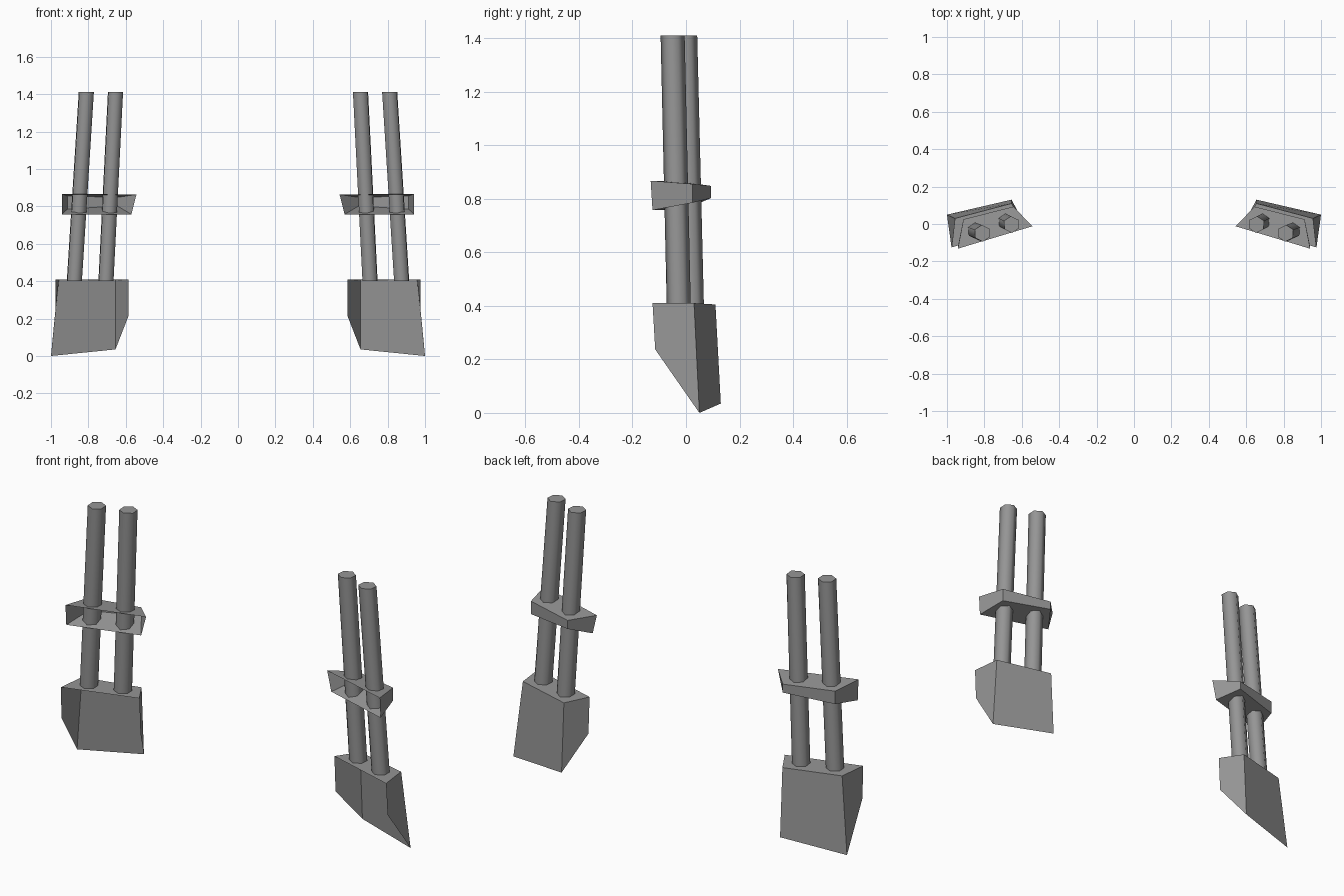
import bpy, math

if "Cube" in bpy.data.objects:
    bpy.data.objects.remove(bpy.data.objects["Cube"])

# Dark grey finish for every part
grey = bpy.data.materials.new("dark_grey")
grey.diffuse_color = (0.3, 0.3, 0.3, 1.0)
grey.use_nodes = True
grey.node_tree.nodes["Principled BSDF"].inputs["Base Color"].default_value = grey.diffuse_color


def mirrored(name, verts, faces):
    """Build the right-hand part and mirror it across x = 0."""
    mesh = bpy.data.meshes.new(name)
    mesh.from_pydata(verts, [], faces)
    mesh.update()
    mesh.materials.append(grey)
    obj = bpy.data.objects.new(name, mesh)
    bpy.context.collection.objects.link(obj)
    mod = obj.modifiers.new("Mirror", 'MIRROR')
    mod.use_axis[0] = True
    mod.use_mirror_merge = False
    return obj


def rod(name, bottom, top, radius=0.045, sides=6):
    """Leaning six-sided rod, smooth round the sides, with level end caps."""
    verts = []
    for cx, cy, cz in (bottom, top):
        for i in range(sides):
            a = math.radians(26) + math.tau * i / sides
            verts.append((cx + radius * math.cos(a), cy + radius * math.sin(a), cz))
    faces = [(i, (i + 1) % sides, sides + (i + 1) % sides, sides + i) for i in range(sides)]
    faces += [tuple(reversed(range(sides))), tuple(range(sides, 2 * sides))]
    obj = mirrored(name, verts, faces)
    obj.data.shade_smooth()
    obj.data.set_sharp_from_angle(angle=math.radians(70))
    return obj


# Corner order of each open-fronted shell:
# upper: front inner, front outer, back outer, back inner; then the same lower
TOP, BOTTOM = (0, 1, 2, 3), (7, 6, 5, 4)
SIDES = [(4, 5, 1, 0), (5, 6, 2, 1), (6, 7, 3, 2), (7, 4, 0, 3)]

# Scoop-shaped foot: top plate, back blade and two cheeks, open at the front
mirrored("foot_scoop", [
    (0.585, -0.01, 0.41), (0.975, -0.125, 0.41), (0.957, 0.03, 0.41), (0.655, 0.11, 0.405),
    (0.585, 0.0, 0.215), (0.977, -0.115, 0.237), (1.0, 0.05, 0.0), (0.655, 0.13, 0.035),
], [TOP] + SIDES[1:])

# Flared brace around the rods, open at the front
mirrored("brace", [
    (0.543, -0.012, 0.863), (0.942, -0.132, 0.867), (0.912, 0.025, 0.855), (0.645, 0.093, 0.848),
    (0.57, -0.015, 0.757), (0.942, -0.125, 0.757), (0.912, 0.025, 0.785), (0.645, 0.093, 0.802),
], [TOP, BOTTOM] + SIDES[1:])

# Pair of rods on each side
rod("inner_rod", (0.706, 0.022, 0.40), (0.655, -0.003, 1.41))
rod("outer_rod", (0.875, -0.027, 0.40), (0.811, -0.05, 1.41))
